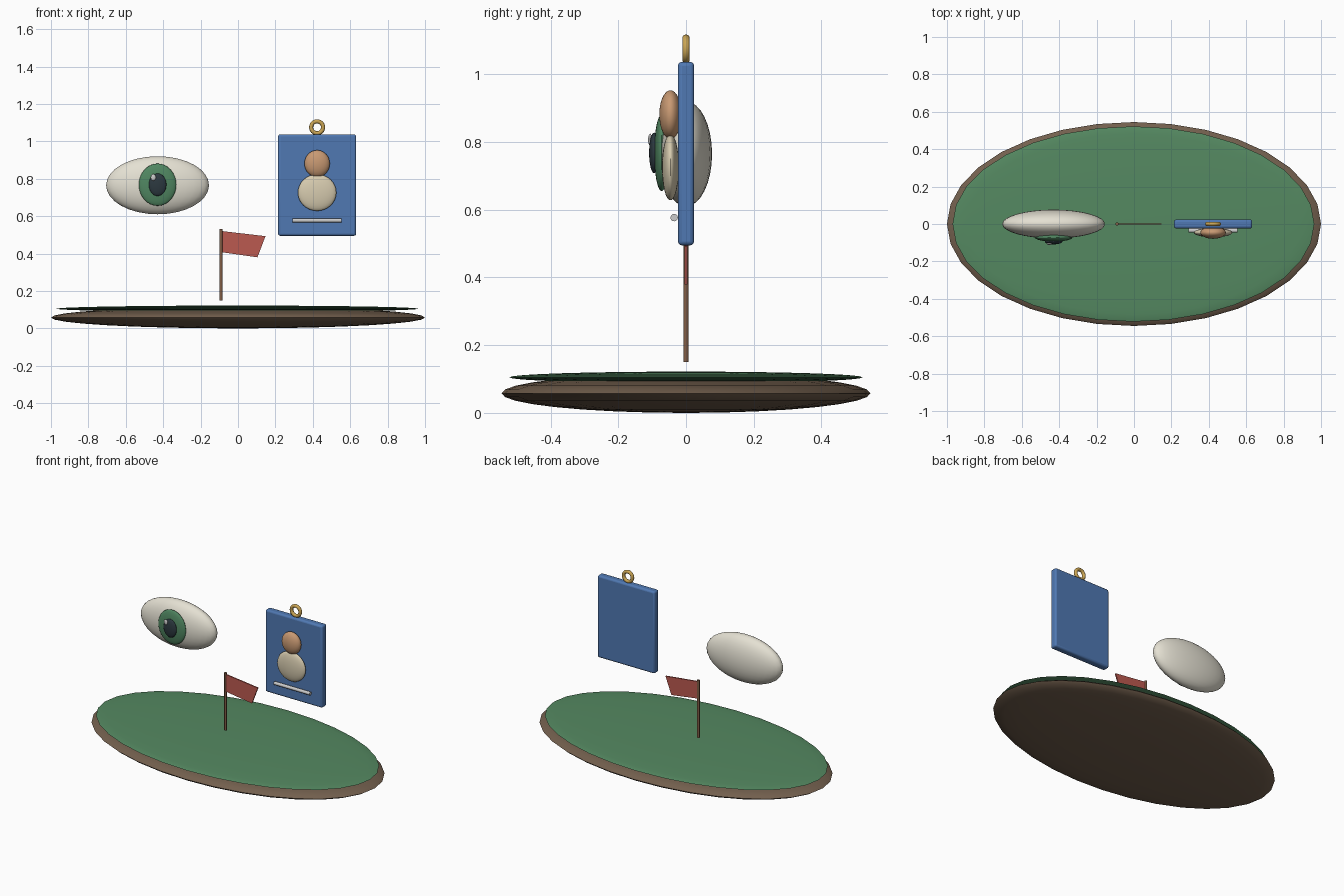
import bpy, bmesh, math

if "Cube" in bpy.data.objects:
    bpy.data.objects.remove(bpy.data.objects["Cube"])


def paint(obj, name, rgb):
    mat = bpy.data.materials.get(name) or bpy.data.materials.new(name)
    mat.diffuse_color = (*rgb, 1)
    mat.use_nodes = True
    mat.node_tree.nodes["Principled BSDF"].inputs["Base Color"].default_value = mat.diffuse_color
    obj.data.materials.append(mat)


def finish(name, colour, smooth=True):
    obj = bpy.context.object
    obj.name = name
    paint(obj, *colour)
    bpy.ops.object.transform_apply(location=False, rotation=True, scale=True)
    if smooth:
        bpy.ops.object.shade_smooth_by_angle(angle=math.radians(40))
    return obj


def ellipsoid(name, loc, radii, colour, seg=32, rings=16):
    bpy.ops.mesh.primitive_uv_sphere_add(segments=seg, ring_count=rings, radius=1, location=loc)
    bpy.context.object.scale = radii
    return finish(name, colour)


def rod(name, loc, radius, length, colour, rot=(0, 0, 0), sides=12):
    bpy.ops.mesh.primitive_cylinder_add(vertices=sides, radius=radius, depth=length,
                                        location=loc, rotation=rot)
    return finish(name, colour)


EARTH = ("earth_brown", (0.17, 0.115, 0.075))
GRASS = ("grass_green", (0.09, 0.25, 0.12))
CREAM = ("eye_white", (0.78, 0.75, 0.65))
IRIS = ("iris_green", (0.08, 0.24, 0.12))
DARK = ("pupil_dark", (0.025, 0.04, 0.05))
WHITE = ("white", (0.9, 0.9, 0.87))
WOOD = ("pole_wood", (0.22, 0.11, 0.06))
RED = ("flag_red", (0.5, 0.1, 0.08))
BLUE = ("card_blue", (0.08, 0.19, 0.45))
SKIN = ("skin", (0.58, 0.32, 0.17))
SHIRT = ("shirt", (0.68, 0.6, 0.43))
GOLD = ("gold", (0.6, 0.38, 0.09))

# Island base
ellipsoid("ground_base", (0, 0, 0.058), (1.0, 0.545, 0.058), EARTH)
ellipsoid("grass_top", (-0.003, 0, 0.105), (0.967, 0.522, 0.017), GRASS)

# Eye
ellipsoid("eyeball", (-0.43, 0, 0.765), (0.275, 0.077, 0.155), CREAM)
ellipsoid("iris", (-0.43, -0.072, 0.768), (0.1, 0.022, 0.113), IRIS)
ellipsoid("pupil", (-0.43, -0.094, 0.768), (0.047, 0.015, 0.06), DARK)
ellipsoid("eye_highlight", (-0.453, -0.106, 0.807), (0.014, 0.006, 0.018), WHITE, 16, 8)

# Flag pole and tapered flag
rod("flag_pole", (-0.091, 0, 0.34), 0.008, 0.38, WOOD)
bm = bmesh.new()
outline = [(-0.085, 0.407), (0.104, 0.38), (0.147, 0.493), (-0.085, 0.52)]
face = bm.faces.new([bm.verts.new((x, -0.004, z)) for x, z in outline])
ext = bmesh.ops.extrude_face_region(bm, geom=[face])["geom"]
bmesh.ops.translate(bm, verts=[v for v in ext if isinstance(v, bmesh.types.BMVert)],
                    vec=(0, 0.008, 0))
bmesh.ops.recalc_face_normals(bm, faces=bm.faces)
mesh = bpy.data.meshes.new("flag")
bm.to_mesh(mesh)
bm.free()
flag = bpy.data.objects.new("flag", mesh)
bpy.context.collection.objects.link(flag)
paint(flag, *RED)

# Badge card with rounded edges
bpy.ops.mesh.primitive_cube_add(size=1, location=(0.423, 0, 0.766))
bpy.context.object.scale = (0.418, 0.048, 0.542)
card = finish("badge_card", BLUE, False)
bev = card.modifiers.new("rounded_edges", 'BEVEL')
bev.width, bev.segments = 0.012, 3
bpy.ops.object.shade_smooth_by_angle(angle=math.radians(40))

# Hanging ring
bpy.ops.mesh.primitive_torus_add(major_radius=0.032, minor_radius=0.011, major_segments=24,
                                 minor_segments=10, location=(0.423, 0, 1.075),
                                 rotation=(math.pi / 2, 0, 0))
finish("badge_ring", GOLD)

# Portrait and line on the badge
ellipsoid("portrait_head", (0.423, -0.046, 0.881), (0.068, 0.033, 0.072), SKIN)
ellipsoid("portrait_body", (0.423, -0.046, 0.726), (0.103, 0.025, 0.098), SHIRT)
rod("badge_line", (0.423, -0.035, 0.577), 0.011, 0.262, WHITE, (0, math.pi / 2, 0))
